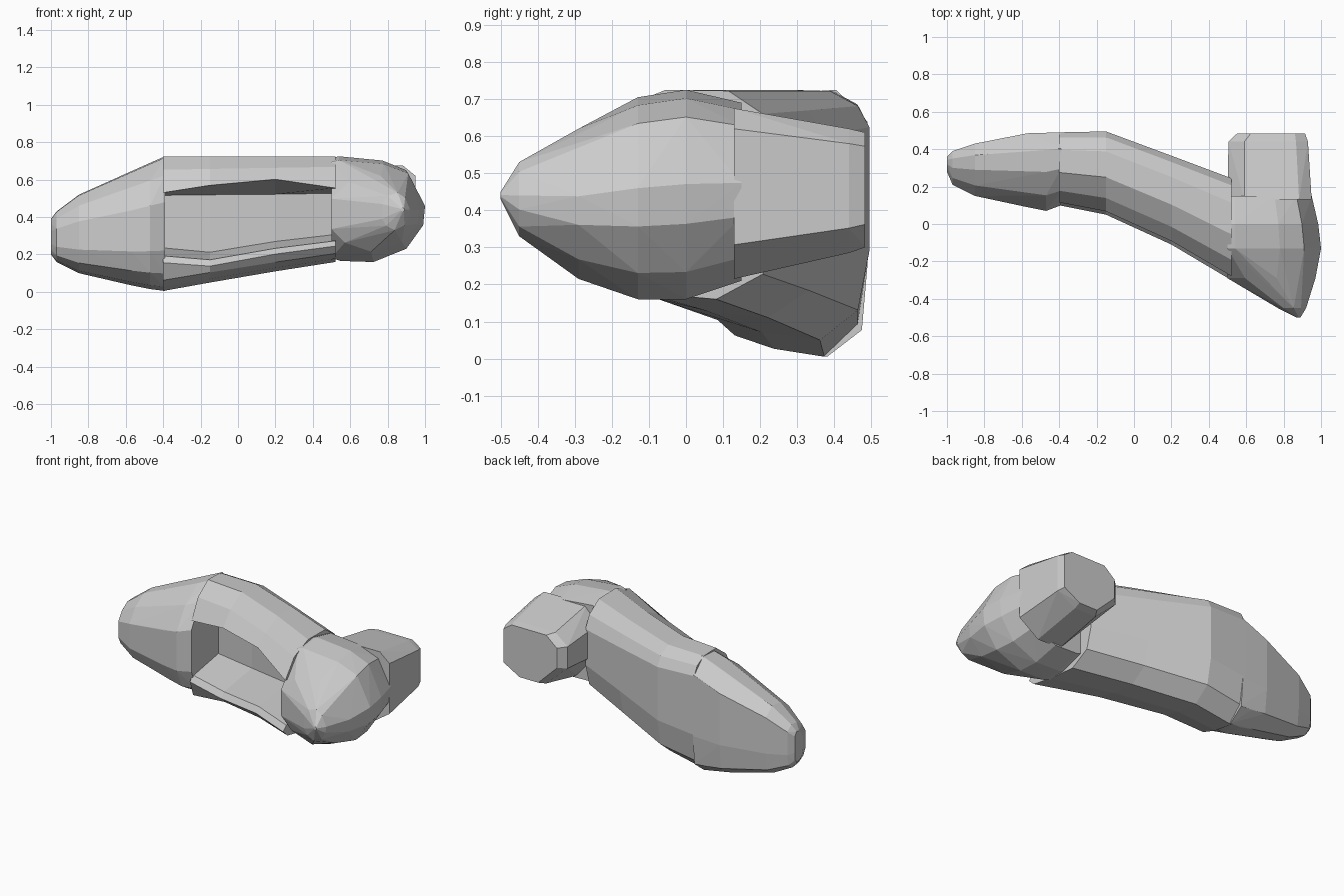
import bpy, bmesh

if "Cube" in bpy.data.objects:
    bpy.data.objects.remove(bpy.data.objects["Cube"])

# unit outlines, scaled into each section's box
OVAL = [(0, .3), (0, .66), (.2, .86), (.5, .99), (.78, 1), (1, .88),
        (1, .35), (.96, .1), (.72, 0), (.4, .03), (.12, .13)]
HEAD = [(0, .04), (0, .98), (.08, 1), (.56, .96), (.82, .87),
        (1, .55), (.98, .36), (.8, .13), (.45, 0), (.1, .01)]
TIP = [(0, .3), (0, .7), (.2, .92), (.56, 1), (.82, .87),
       (1, .55), (.98, .36), (.8, .13), (.45, 0), (.15, .12)]
STUB = [(0, .4), (0, .8), (.2, 1), (.85, 1), (1, .88), (1, .2), (.7, 0), (.35, 0)]


def finish(name, bm):
    bmesh.ops.recalc_face_normals(bm, faces=bm.faces)
    me = bpy.data.meshes.new(name)
    bm.to_mesh(me)
    bm.free()
    ob = bpy.data.objects.new(name, me)
    bpy.context.collection.objects.link(ob)
    return ob


def section(outline, axis, pos, a0, a1, z0, z1):
    pts = []
    for u, v in outline:
        a, z = a0 + u * (a1 - a0), z0 + v * (z1 - z0)
        pts.append((pos, a, z) if axis == 'X' else (a, pos, z))
    return pts


def hull(name, axis, rows):
    """Convex faceted lump wrapped around a row of sections."""
    bm = bmesh.new()
    for row in rows:
        for p in section(row[0], axis, *row[1:]):
            bm.verts.new(p)
    res = bmesh.ops.convex_hull(bm, input=bm.verts)
    junk = {g for g in res['geom_interior'] + res['geom_unused']
            if isinstance(g, bmesh.types.BMVert) and not g.link_faces}
    bmesh.ops.delete(bm, geom=list(junk), context='VERTS')
    return finish(name, bm)


def loft(name, rings):
    bm = bmesh.new()
    rows = [[bm.verts.new(p) for p in ring] for ring in rings]
    n = len(rows[0])
    for r, s in zip(rows, rows[1:]):
        for i in range(n):
            j = (i + 1) % n
            bm.faces.new((r[i], r[j], s[j], s[i]))
    bm.faces.new(rows[0])
    bm.faces.new(rows[-1])
    return finish(name, bm)


# rounded closed end on the left
hull("left_end", 'X', [(OVAL, *r) for r in (
    (-1.0, .28, .36, .20, .39), (-.97, .21, .39, .16, .43),
    (-.85, .15, .43, .10, .52), (-.57, .09, .485, .035, .64),
    (-.47, .07, .487, .015, .69), (-.39, .10, .49, .005, .725))])


# hollow middle: C-shaped section, open towards the front
def c_section(x, y0, y1, z0, z1, low, high, lip, back, round_v):
    outline = [(.04, lip), (.2, .9), (.45, 1), (.76, .995), (.93, (1 + round_v) / 2 + .01),
               (1, round_v), (1, .36), (.93, .12), (.7, 0), (.35, .03), (.08, .08),
               (0, low - .05), (.06, low), (back, low + .06), (back, high)]
    return section(outline, 'X', x, y0, y1, z0, z1)


loft("open_middle", [
    c_section(-.40, .10, .49, .005, .725, .26, .71, .73, .68, .87),
    c_section(-.15, .05, .495, .05, .725, .18, .695, .77, .68, .85),
    c_section(.2, -.11, .365, .11, .725, .2, .67, .80, .65, .8),
    c_section(.52, -.30, .245, .16, .725, .2, .65, .70, .6, .75)])

# faceted head on the right, tapering to a forward tip
hull("head", 'Y', [
    (TIP, -.50, .87, .89, .43, .45), (TIP, -.45, .77, .92, .33, .53),
    (TIP, -.29, .5, .97, .215, .62), (HEAD, -.13, .5, 1.0, .16, .705),
    (HEAD, 0, .5, .985, .16, .725), (HEAD, .15, .5, .95, .21, .69)])

# stub projecting backwards from the head
hull("rear_stub", 'Y', [(STUB, *r) for r in (
    (.13, .5, .95, .215, .675), (.44, .505, .93, .285, .62),
    (.483, .55, .915, .30, .61))])
